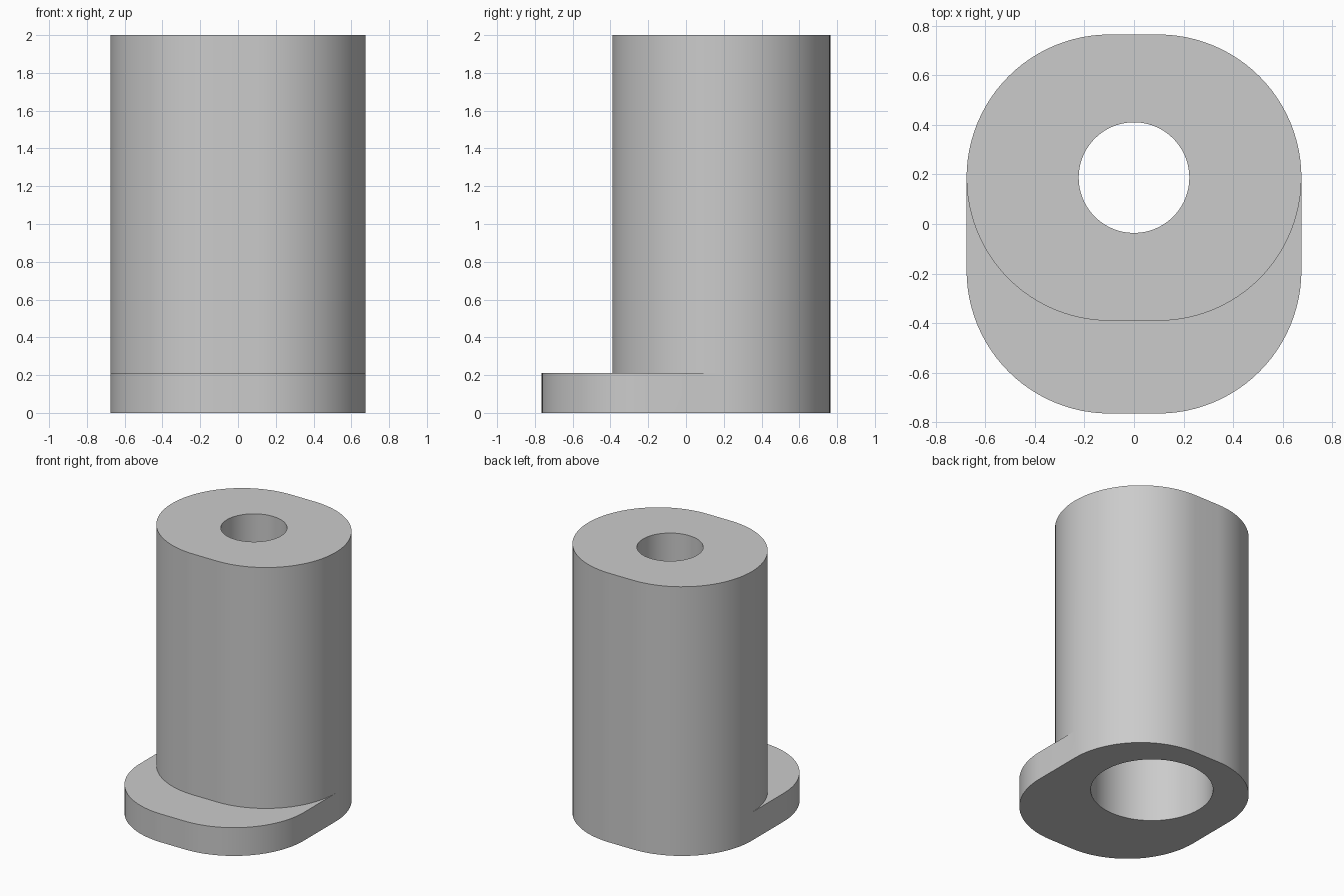
import bpy, bmesh
from math import sin, cos, pi, radians

cube = bpy.data.objects.get("Cube")
if cube:
    bpy.data.objects.remove(cube, do_unlink=True)

HEIGHT, FOOT_HEIGHT = 2.0, 0.21
RADIUS, FLAT, OFFSET = 0.577, 0.098, 0.187   # rounded outline and its y offset
BORE, COUNTERBORE, STEP = 0.223, 0.412, 1.5  # screw hole radii and step height
SEGMENTS = 24                                # per quarter turn

bm = bmesh.new()


def half_outline(start, cy):
    """Half of the rounded outline: two quarter arcs joined by a short flat."""
    points = []
    for quarter in range(2):
        mid = start + pi / 4 + quarter * pi / 2
        cx = FLAT if cos(mid) > 0 else -FLAT
        for i in range(SEGMENTS + 1):
            a = start + (quarter + i / SEGMENTS) * pi / 2
            points.append((cx + RADIUS * cos(a), cy + RADIUS * sin(a)))
    return points


def verts(points, z):
    return [bm.verts.new((x, y, z)) for x, y in points]


def circle(radius, z):
    n = SEGMENTS * 4
    return verts([(radius * cos(2 * pi * i / n), OFFSET + radius * sin(2 * pi * i / n))
                  for i in range(n)], z)


def wall(lower, upper):
    n = len(lower)
    for i in range(n):
        j = (i + 1) % n
        bm.faces.new((lower[i], lower[j], upper[j], upper[i]))


def ring_cap(outer, inner):
    edges = []
    for loop in (outer, inner):
        for i, v in enumerate(loop):
            edges.append(bm.edges.get((v, loop[(i + 1) % len(loop)])))
    bmesh.ops.triangle_fill(bm, edges=edges, use_beauty=True)


back = half_outline(0, OFFSET)
column_front = half_outline(pi, OFFSET)[1:-1]
foot_front = half_outline(pi, -OFFSET)
n = len(back)

# Foot walls, then column walls rising from the shared back edge
base = verts(back + foot_front, 0)
ledge = verts(back + foot_front, FOOT_HEIGHT)
inner = verts(column_front, FOOT_HEIGHT)
top = verts(back + column_front, HEIGHT)
wall(base, ledge)
wall(ledge[:n] + inner, top)

# Crescent ledge on top of the foot
near, far = ledge[n:], [ledge[n - 1]] + inner + [ledge[0]]
for i in range(n - 1):
    bm.faces.new((near[i], near[i + 1], far[i + 1], far[i]))

# Stepped screw hole, wide below and narrow above
hole = [circle(COUNTERBORE, 0), circle(COUNTERBORE, STEP),
        circle(BORE, STEP), circle(BORE, HEIGHT)]
for lower, upper in zip(hole, hole[1:]):
    wall(lower, upper)

# Flat ends around the hole
ring_cap(base, hole[0])
ring_cap(top, hole[-1])
bmesh.ops.recalc_face_normals(bm, faces=bm.faces[:])

mesh = bpy.data.meshes.new("spacer_body")
bm.to_mesh(mesh)
bm.free()
body = bpy.data.objects.new("spacer_body", mesh)
bpy.context.collection.objects.link(body)

# Plain grey material
grey = bpy.data.materials.new("plain_grey")
grey.use_nodes = True
color = (0.6, 0.6, 0.6, 1)
grey.diffuse_color = color
grey.node_tree.nodes["Principled BSDF"].inputs["Base Color"].default_value = color
mesh.materials.append(grey)

bpy.ops.object.select_all(action='DESELECT')
body.select_set(True)
bpy.context.view_layer.objects.active = body
bpy.ops.object.shade_smooth_by_angle(angle=radians(30))
